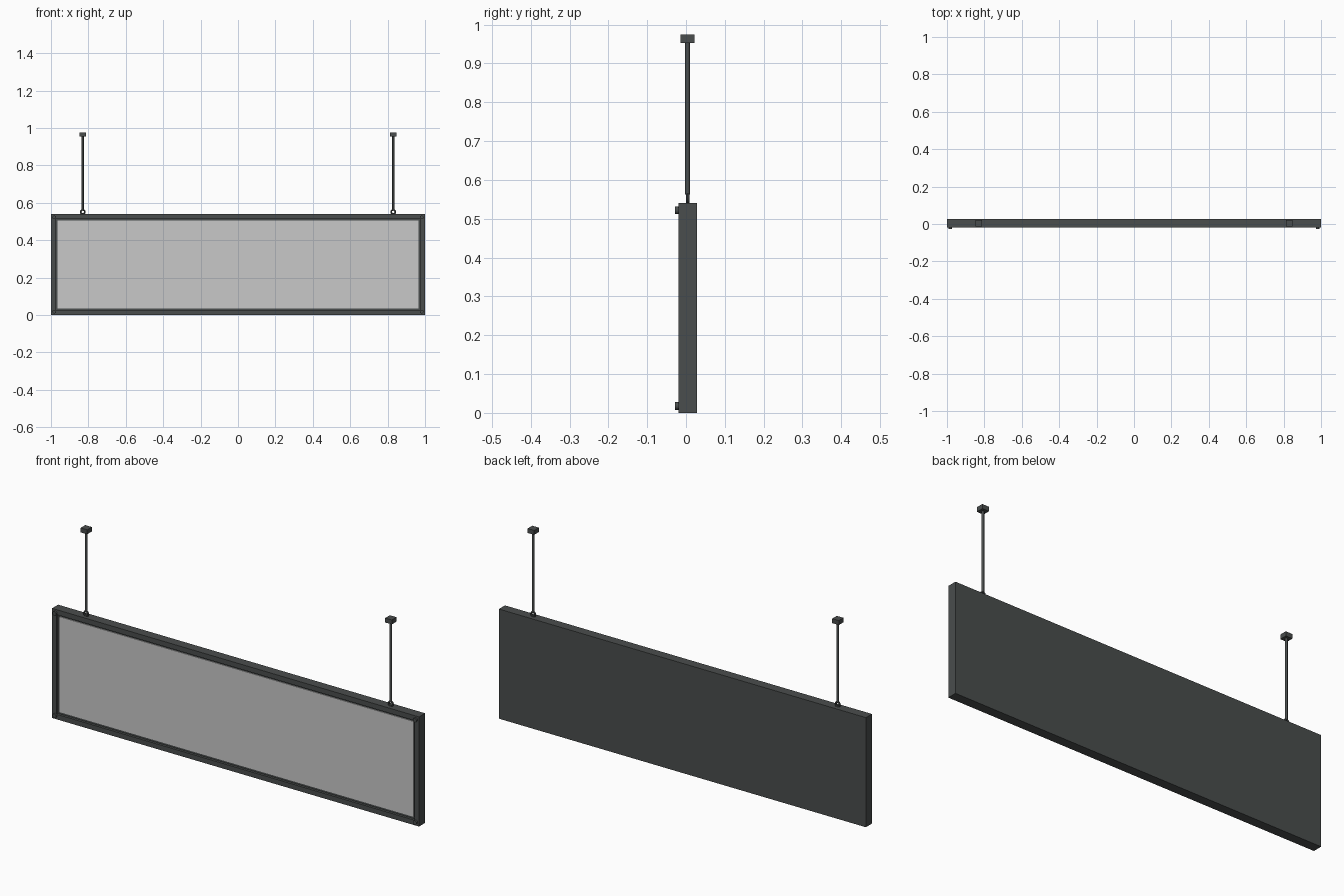
import bpy
import bmesh
from math import pi
from mathutils import Matrix, Vector

if "Cube" in bpy.data.objects:
    bpy.data.objects.remove(bpy.data.objects["Cube"])


def make_material(name, rgb):
    mat = bpy.data.materials.new(name)
    mat.use_nodes = True
    color = (*rgb, 1.0)
    mat.diffuse_color = color
    mat.node_tree.nodes["Principled BSDF"].inputs["Base Color"].default_value = color
    return mat


dark = make_material("dark grey metal", (0.068, 0.075, 0.074))
pale = make_material("pale grey panel", (0.58, 0.58, 0.58))


def finish(obj, name, mat, smooth=False):
    obj.name = name
    obj.data.materials.append(mat)
    if smooth:
        bpy.ops.object.shade_smooth_by_angle()
    return obj


def box(name, low, high, mat):
    low, high = Vector(low), Vector(high)
    bpy.ops.mesh.primitive_cube_add(size=1)
    obj = bpy.context.object
    obj.data.transform(Matrix.Translation((low + high) / 2) @ Matrix.Diagonal((*(high - low), 1)))
    return finish(obj, name, mat)


def cylinder(name, radius, depth, center, mat, along_y=False):
    bpy.ops.mesh.primitive_cylinder_add(
        vertices=16, radius=radius, depth=depth, location=center,
        rotation=(pi / 2 if along_y else 0, 0, 0))
    return finish(bpy.context.object, name, mat, True)


FRONT, BACK, HEIGHT, BORDER = -0.019, 0.028, 0.54, 0.035
RECESS, ROD_Y = 0.012, 0.004

# Casing: solid back and sides with a recess in the front
casing = box("casing", (-1, FRONT, 0), (1, BACK, HEIGHT), dark)
bm = bmesh.new()
bm.from_mesh(casing.data)
front_face = min(bm.faces, key=lambda f: f.calc_center_median().y)
bmesh.ops.inset_region(bm, faces=[front_face], thickness=BORDER)
bmesh.ops.inset_region(bm, faces=[front_face], thickness=0, depth=0)
bmesh.ops.translate(bm, verts=front_face.verts, vec=(0, RECESS, 0))
bmesh.ops.recalc_face_normals(bm, faces=bm.faces)
bm.to_mesh(casing.data)
bm.free()

# Display panel set into the recess
box("display_panel", (-1 + BORDER, FRONT + RECESS - 0.004, BORDER),
    (1 - BORDER, FRONT + RECESS + 0.002, HEIGHT - BORDER), pale)

for side, label in ((1, "left"), (-1, "right")):
    # Corner screws
    for z, level in ((0.018, "lower"), (HEIGHT - 0.018, "upper")):
        cylinder(f"{level}_{label}_screw", 0.01, 0.011,
                 (side * 0.982, FRONT - 0.0035, z), dark, True)

    # Hanger: eye ring, rod and ceiling block
    x = side * 0.83
    bpy.ops.mesh.primitive_torus_add(
        major_radius=0.011, minor_radius=0.0045, major_segments=20, minor_segments=8,
        location=(x, ROD_Y, 0.551), rotation=(pi / 2, 0, 0))
    finish(bpy.context.object, f"{label}_eye_ring", dark, True)
    cylinder(f"{label}_rod", 0.006, 0.395, (x, ROD_Y, 0.7595), dark)
    box(f"{label}_ceiling_block", (x - 0.018, ROD_Y - 0.018, 0.953),
        (x + 0.018, ROD_Y + 0.018, 0.975), dark)
